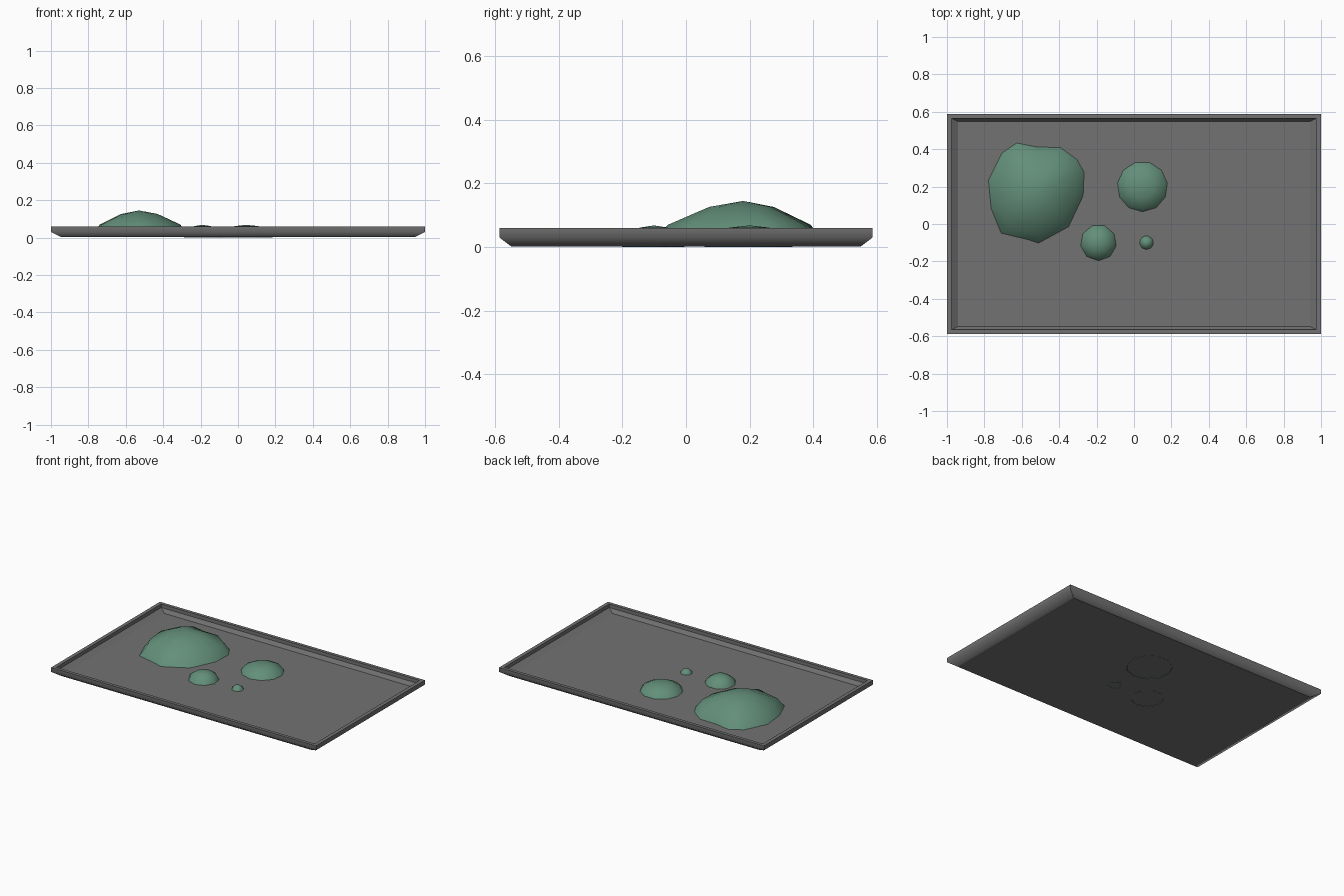
import bpy
import bmesh
import math

cube = bpy.data.objects.get("Cube")
if cube:
    bpy.data.objects.remove(cube, do_unlink=True)


def make_material(name, rgb):
    mat = bpy.data.materials.new(name)
    mat.use_nodes = True
    mat.diffuse_color = (*rgb, 1)
    mat.node_tree.nodes["Principled BSDF"].inputs["Base Color"].default_value = (*rgb, 1)
    return mat


def make_object(name, bm, mat):
    bmesh.ops.recalc_face_normals(bm, faces=bm.faces)
    mesh = bpy.data.meshes.new(name)
    bm.to_mesh(mesh)
    bm.free()
    mesh.materials.append(mat)
    obj = bpy.data.objects.new(name, mesh)
    bpy.context.collection.objects.link(obj)
    return obj


def loft(bm, rings):
    """Join consecutive vertex loops with quads."""
    for low, high in zip(rings, rings[1:]):
        n = len(low)
        for i in range(n):
            j = (i + 1) % n
            bm.faces.new((low[i], low[j], high[j], high[i]))


grey = make_material("tray grey", (0.17, 0.17, 0.17))
green = make_material("moss green", (0.125, 0.275, 0.195))

# Shallow tray: rectangles from the underside, over the rim, to the floor
TRAY = [(0.945, 0.55, 0.002), (1, 0.587, 0.03), (1, 0.587, 0.06),
        (0.975, 0.565, 0.06), (0.975, 0.565, 0.036), (0.94, 0.547, 0.012)]
bm = bmesh.new()
rings = [[bm.verts.new((sx * x, sy * y, z))
          for sx, sy in ((-1, -1), (1, -1), (1, 1), (-1, 1))] for x, y, z in TRAY]
loft(bm, rings)
bm.faces.new(rings[0][::-1])
bm.faces.new(rings[-1])
for face in bm.faces:
    face.smooth = True
# Only the fold between outer side and bevel is soft
for edge in bm.edges:
    edge.smooth = all(v in rings[1] for v in edge.verts)
make_object("tray", bm, grey)


# Mounds: an outline shrunk towards a peak, open underneath
def make_mound(name, outline, peak, profile):
    bm = bmesh.new()
    px, py, pz = peak
    rings = [[bm.verts.new((px + (x - px) * f, py + (y - py) * f, pz * h))
              for x, y in outline] for f, h in profile]
    loft(bm, rings)
    top = bm.verts.new(peak)
    last = rings[-1]
    for i, v in enumerate(last):
        bm.faces.new((v, last[(i + 1) % len(last)], top))
    for face in bm.faces:
        face.smooth = True
    return make_object(name, bm, green)


def circle(x, y, r, n):
    return [(x + r * math.sin(math.tau * i / n), y - r * math.cos(math.tau * i / n))
            for i in range(n)]


LARGE = [(-.785, .235), (-.77, .08), (-.715, -.055), (-.57, -.09), (-.51, -.11),
         (-.345, -.02), (-.265, .15), (-.26, .28), (-.30, .35), (-.39, .415),
         (-.52, .418), (-.63, .44), (-.71, .385)]
make_mound("large_mound", LARGE, (-0.53, 0.18, 0.145),
           [(1, 0.015), (0.82, 0.48), (0.37, 0.87)])

ROUND = [(1, 0), (0.85, 0.5), (0.45, 0.9)]
for name, x, y, r, h, n in (("medium_mound", 0.045, 0.2, 0.142, 0.068, 11),
                            ("small_mound", -0.19, -0.1, 0.102, 0.068, 9),
                            ("tiny_mound", 0.067, -0.1, 0.041, 0.04, 9)):
    make_mound(name, circle(x, y, r, n), (x, y, h), ROUND)
